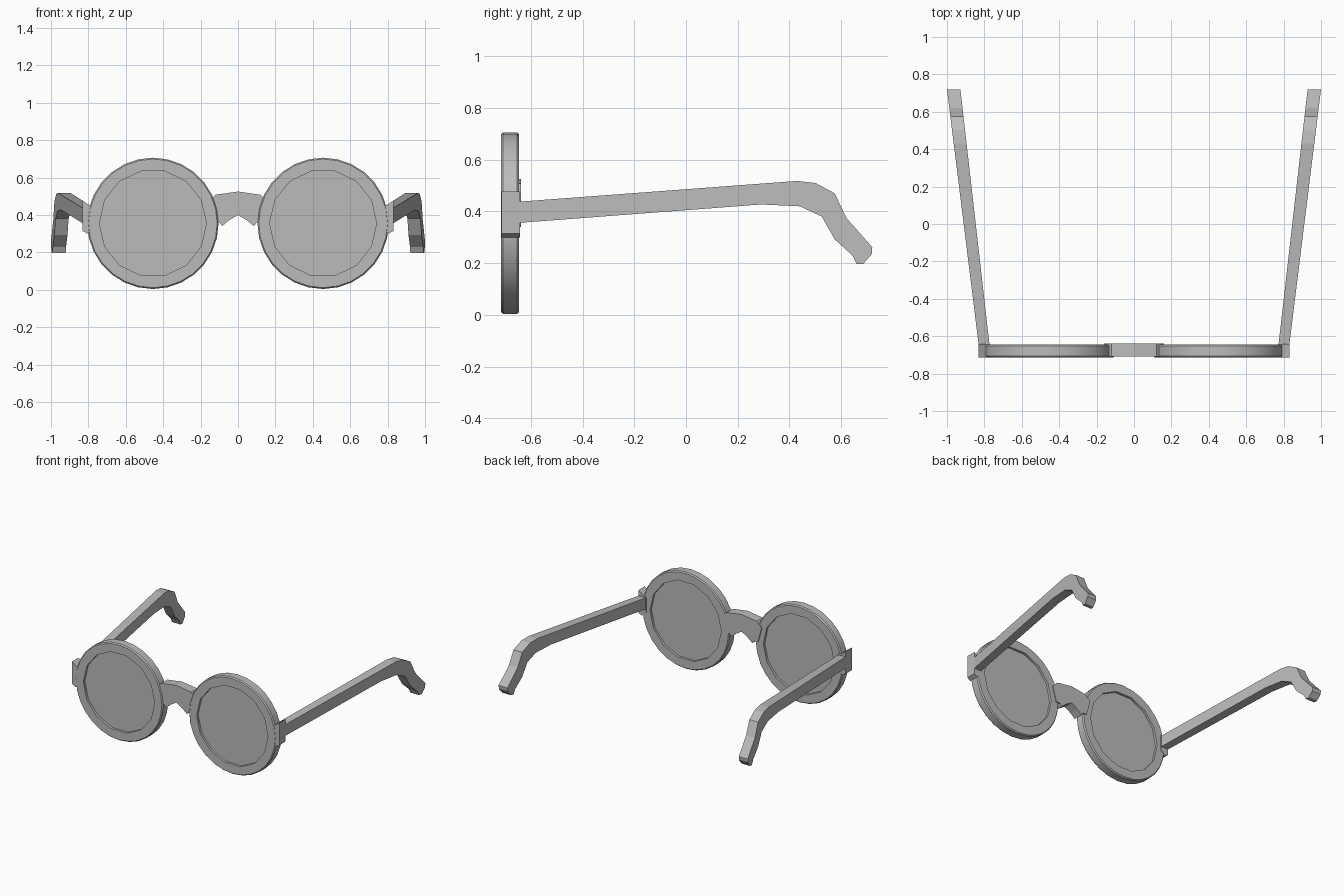
import bpy, bmesh, math

if "Cube" in bpy.data.objects:
    bpy.data.objects.remove(bpy.data.objects["Cube"])

grey = bpy.data.materials.new("plain grey")
grey.diffuse_color = (0.5, 0.5, 0.5, 1)
grey.use_nodes = True
grey.node_tree.nodes["Principled BSDF"].inputs["Base Color"].default_value = grey.diffuse_color


def finish(name, bm, mirror=True, smooth=False):
    bmesh.ops.recalc_face_normals(bm, faces=bm.faces)
    mesh = bpy.data.meshes.new(name)
    bm.to_mesh(mesh)
    bm.free()
    mesh.materials.append(grey)
    ob = bpy.data.objects.new(name, mesh)
    bpy.context.collection.objects.link(ob)
    if mirror:
        ob.modifiers.new("mirror", "MIRROR").use_clip = False
    if smooth:
        bpy.ops.object.select_all(action="DESELECT")
        ob.select_set(True)
        bpy.context.view_layer.objects.active = ob
        bpy.ops.object.shade_smooth_by_angle(angle=math.radians(30))
    return ob


def prism(bm, side_a, side_b):
    """Solid between two matching outlines."""
    a = [bm.verts.new(p) for p in side_a]
    b = [bm.verts.new(p) for p in side_b]
    bm.faces.new(a)
    bm.faces.new(b[::-1])
    for i in range(len(a)):
        j = (i + 1) % len(a)
        bm.faces.new((a[i], b[i], b[j], a[j]))


def plate(name, outline, y0, y1, mirror=True):
    """Outline in x, z pushed along y."""
    bm = bmesh.new()
    prism(bm, [(x, y0, z) for x, z in outline], [(x, y1, z) for x, z in outline])
    return finish(name, bm, mirror)


CX, CZ, N = 0.455, 0.355, 28
FRONT, BACK = -0.715, -0.645


def lens_point(r, k):
    t = 2 * math.pi * k / N
    return CX + r * math.cos(t), CZ + r * math.sin(t)


# Rims: round outside, fourteen-sided opening
bm = bmesh.new()
profile = [(0.286, FRONT), (0.344, FRONT), (0.351, FRONT + 0.008),
           (0.351, BACK - 0.008), (0.344, BACK), (0.286, BACK)]
rings = []
for k in range(N):
    flat = math.cos(2 * math.pi / N) if k % 2 else 1
    ring = []
    for r, y in profile:
        x, z = lens_point(r * flat if r < 0.3 else r, k)
        ring.append(bm.verts.new((x, y, z)))
    rings.append(ring)
for k in range(N):
    a, b = rings[k], rings[(k + 1) % N]
    for i in range(len(profile)):
        j = (i + 1) % len(profile)
        bm.faces.new((a[i], a[j], b[j], b[i]))
finish("rims", bm, smooth=True)

# Lenses
plate("lenses", [lens_point(0.29, k) for k in range(0, N, 2)], -0.698, -0.662)

# Nose bridge
half = [(0, 0.525), (0.12, 0.508), (0.16, 0.47), (0.13, 0.36), (0.10, 0.36),
        (0.085, 0.34), (0.05, 0.37), (0, 0.40)]
outline = half + [(-x, z) for x, z in half[-2:0:-1]]
plate("nose_bridge", outline, -0.708, -0.638, mirror=False)

# End pieces joining the rims to the arms
plate("end_pieces", [(0.77, 0.44), (0.79, 0.448), (0.832, 0.478),
                     (0.832, 0.315), (0.805, 0.30), (0.77, 0.33)], -0.714, -0.642)

# Arms: side outline with ear hooks, splaying outward to the back
arm = [(-0.67, 0.436), (0.43, 0.518), (0.50, 0.51), (0.575, 0.47), (0.62, 0.375),
       (0.72, 0.262), (0.718, 0.235), (0.685, 0.197), (0.66, 0.197), (0.645, 0.228),
       (0.575, 0.292), (0.525, 0.38), (0.44, 0.42), (0.29, 0.427), (-0.67, 0.354)]


def inner(y):
    return 0.772 + (y + 0.65) * 0.114


def outer(y):
    return 0.83 + (y + 0.65) * 0.124


bm = bmesh.new()
prism(bm, [(inner(y), y, z) for y, z in arm], [(outer(y), y, z) for y, z in arm])
finish("arms", bm)
